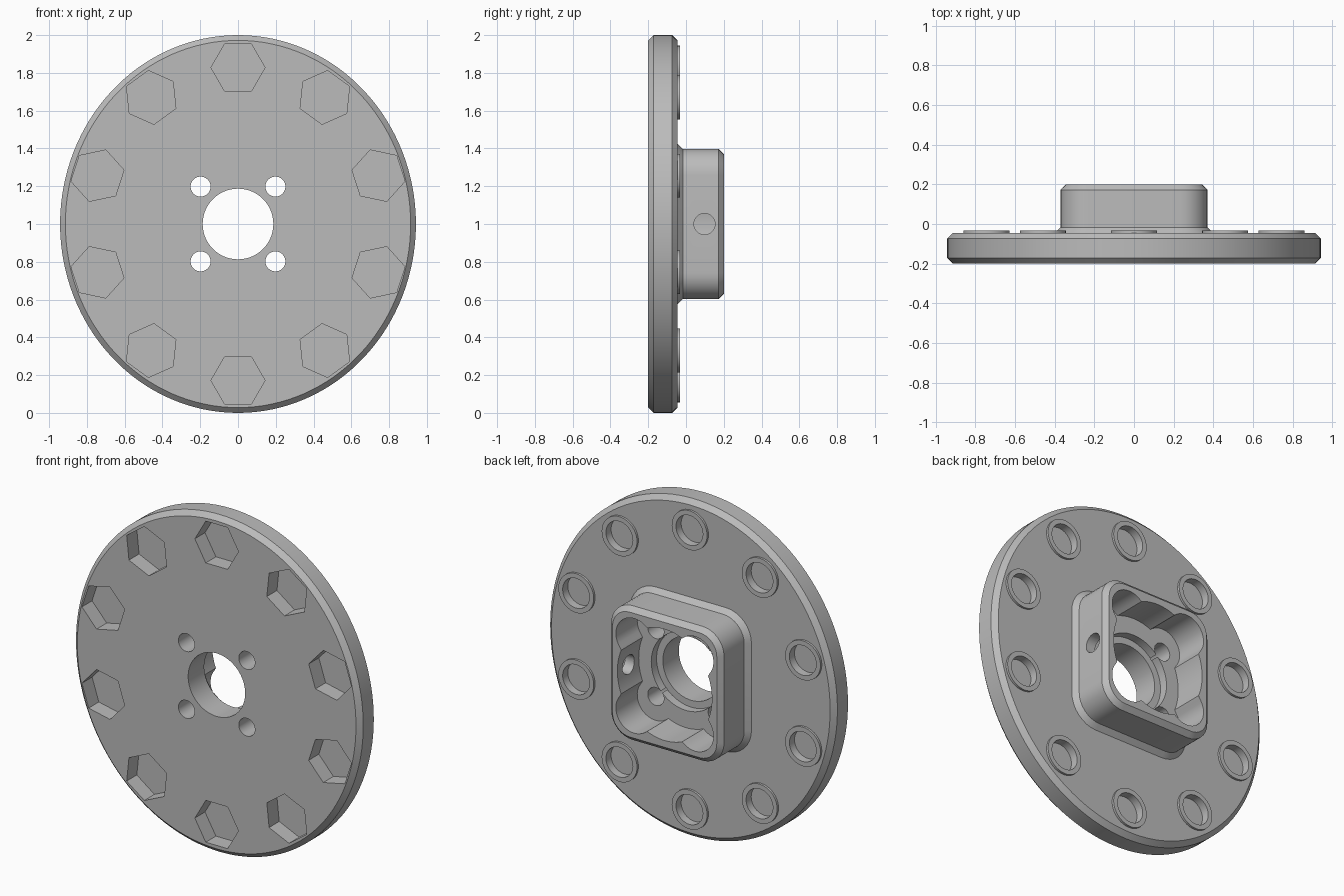
import bpy, bmesh
from math import sin, cos, pi, radians, sqrt, copysign

cube = bpy.data.objects.get("Cube")
if cube:
    bpy.data.objects.remove(cube, do_unlink=True)

grey = bpy.data.materials.new("machined_grey")
grey.use_nodes = True
COLOUR = (0.5, 0.5, 0.5, 1)
grey.diffuse_color = COLOUR
grey.node_tree.nodes["Principled BSDF"].inputs["Base Color"].default_value = COLOUR


# Outlines are lists of (x, z) about the wheel axis
def ellipse(a, b, n=48, turn=0.0, cx=0.0, cz=0.0):
    return [(cx + a * cos(2 * pi * i / n + turn), cz + b * sin(2 * pi * i / n + turn))
            for i in range(n)]


def rounded_rect(hx, hz, r, n=32):
    pts = []
    for q in range(4):
        mid = pi / 4 + q * pi / 2
        sx, sz = copysign(1, cos(mid)), copysign(1, sin(mid))
        for i in range(n // 4 + 1):
            t = q * pi / 2 + (pi / 2) * i / (n // 4)
            pts.append((sx * (hx - r) + r * cos(t), sz * (hz - r) + r * sin(t)))
    return pts


def wavy_socket(n=192):
    """Box, centre bore and four screw clearances merged into one outline."""
    pts = []
    for i in range(n):
        t = 2 * pi * i / n
        dx, dz = cos(t), sin(t)
        reach = [min(0.28 / max(abs(dx), 1e-6), 0.30 / max(abs(dz), 1e-6)),
                 1 / sqrt((dx / 0.31) ** 2 + (dz / 0.33) ** 2)]
        cx, cz, r = 0.2, 0.22, 0.12
        along = cx * abs(dx) + cz * abs(dz)
        disc = along ** 2 - cx ** 2 - cz ** 2 + r ** 2
        if disc > 0:
            reach.append(along + sqrt(disc))
        pts.append((max(reach) * dx, max(reach) * dz))
    return pts


def loft(name, rings):
    """Solid through a list of (y, outline) rings."""
    bm = bmesh.new()
    loops = [[bm.verts.new((x, y, z + 1)) for x, z in pts] for y, pts in rings]
    for a, b in zip(loops, loops[1:]):
        for i in range(len(a)):
            j = (i + 1) % len(a)
            bm.faces.new((a[i], a[j], b[j], b[i]))
    bm.faces.new(loops[0])
    bm.faces.new(loops[-1])
    bmesh.ops.recalc_face_normals(bm, faces=bm.faces)
    mesh = bpy.data.meshes.new(name)
    bm.to_mesh(mesh)
    bm.free()
    obj = bpy.data.objects.new(name, mesh)
    mesh.materials.append(grey)
    bpy.context.collection.objects.link(obj)
    return obj


def prism(name, outline, y0, y1):
    return loft(name, [(y0, outline), (y1, outline)])


def combine(target, tool, operation):
    mod = target.modifiers.new(operation.lower(), 'BOOLEAN')
    mod.operation, mod.solver, mod.object = operation, 'EXACT', tool
    bpy.context.view_layer.objects.active = target
    bpy.ops.object.modifier_apply(modifier=mod.name)
    bpy.data.objects.remove(tool, do_unlink=True)


# Oval disc with chamfered rims
C = 0.028
AX, AZ = 0.942, 1.0
outer, inner = ellipse(AX, AZ, 128), ellipse(AX - C, AZ - C, 128)
wheel = loft("hub_wheel", [(-0.2, inner), (-0.2 + C, outer), (-0.045 - C, outer), (-0.045, inner)])

# Square hub with a flared foot and chamfered end
HX, HZ, R = 0.37, 0.398, 0.14
body = rounded_rect(HX, HZ, R)
foot = rounded_rect(HX + C, HZ + C, R + C)
tip = rounded_rect(HX - C, HZ - C, R - C)
hub = loft("hub", [(-0.1, foot), (-0.045, foot), (-0.017, body), (0.2 - C, body), (0.2, tip)])
combine(wheel, hub, 'UNION')

# Ten bolt stations: raised seat, hexagonal pocket in front, round recess behind
stations = []
for i in range(10):
    a = radians(36 * i)
    stations.append((0.782 * sin(a), 0.828 * cos(a), -a))
for x, z, turn in stations:
    combine(wheel, prism("bolt_seat", ellipse(0.116, 0.116, 40, 0, x, z), -0.08, -0.032), 'UNION')
for x, z, turn in stations:
    combine(wheel, prism("hex_cutter", ellipse(0.143, 0.143, 6, turn, x, z), -0.3, -0.105), 'DIFFERENCE')
    combine(wheel, prism("recess_cutter", ellipse(0.088, 0.088, 40, 0, x, z), -0.08, 0.1), 'DIFFERENCE')

# Socket, stepped centre bore and screw holes
combine(wheel, prism("socket_cutter", wavy_socket(), 0.0, 0.3), 'DIFFERENCE')
combine(wheel, prism("step_cutter", ellipse(0.228, 0.228, 64), -0.05, 0.1), 'DIFFERENCE')
combine(wheel, prism("bore_cutter", ellipse(0.187, 0.187, 64), -0.3, 0.1), 'DIFFERENCE')
for sx in (-1, 1):
    for sz in (-1, 1):
        hole = ellipse(0.053, 0.053, 32, 0, sx * 0.198, sz * 0.198)
        combine(wheel, prism("screw_cutter", hole, -0.3, 0.1), 'DIFFERENCE')

# Set-screw hole through the left wall of the hub
bpy.ops.mesh.primitive_cylinder_add(vertices=32, radius=0.056, depth=0.3,
                                    location=(0.38, 0.098, 1), rotation=(0, pi / 2, 0))
combine(wheel, bpy.context.object, 'DIFFERENCE')

# One material, smooth curves with crisp edges
wheel.data.materials.clear()
wheel.data.materials.append(grey)
for p in wheel.data.polygons:
    p.material_index = 0
bpy.ops.object.select_all(action='DESELECT')
wheel.select_set(True)
bpy.context.view_layer.objects.active = wheel
bpy.ops.object.shade_smooth_by_angle(angle=radians(28))
